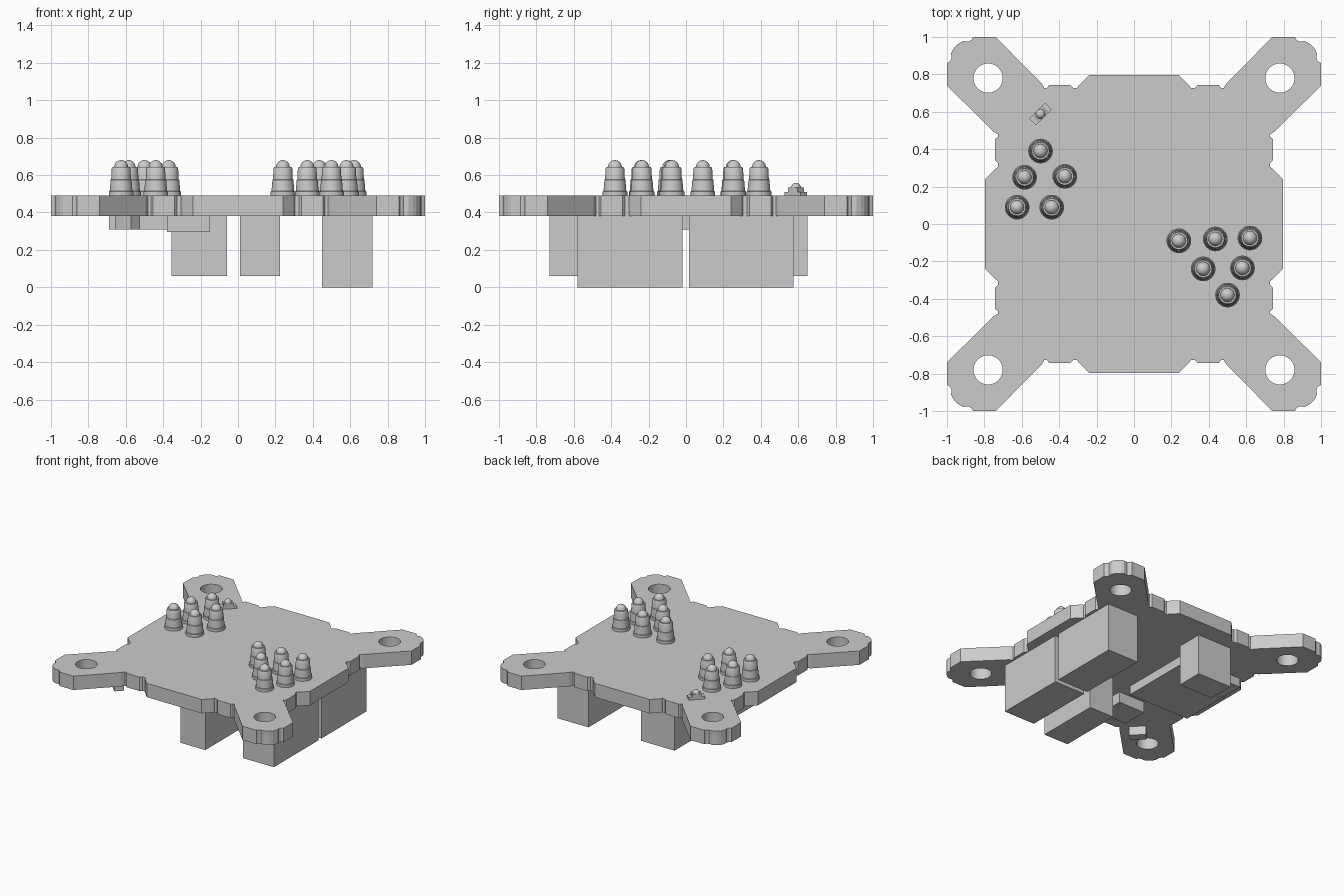
import bpy, bmesh, math
from mathutils import Matrix

cube = bpy.data.objects.get("Cube")
if cube:
    bpy.data.objects.remove(cube)

grey = bpy.data.materials.new("plain_grey")
grey.use_nodes = True
colour = (0.6, 0.6, 0.6, 1)
grey.diffuse_color = colour
grey.node_tree.nodes["Principled BSDF"].inputs["Base Color"].default_value = colour

BOTTOM, TOP = 0.38, 0.49


def add_object(name, data):
    obj = bpy.data.objects.new(name, data)
    bpy.context.collection.objects.link(obj)
    if not data.materials:
        data.materials.append(grey)
    return obj


def box(name, x, y, z, angle=0):
    """Box from ranges, turned about its own centre."""
    bm = bmesh.new()
    bmesh.ops.create_cube(bm, size=1)
    size = [r[1] - r[0] for r in (x, y, z)]
    centre = [(r[0] + r[1]) / 2 for r in (x, y, z)]
    bm.transform(Matrix.Translation(centre) @ Matrix.Rotation(math.radians(angle), 4, 'Z')
                 @ Matrix.Diagonal((*size, 1)))
    mesh = bpy.data.meshes.new(name)
    bm.to_mesh(mesh)
    bm.free()
    return add_object(name, mesh)


def lathe(name, profile, steps=32):
    """Smooth solid of revolution from (radius, height) points."""
    bm = bmesh.new()
    verts = [bm.verts.new((r, 0, z)) for r, z in profile]
    edges = [bm.edges.new(pair) for pair in zip(verts, verts[1:])]
    bmesh.ops.spin(bm, geom=verts + edges, axis=(0, 0, 1), cent=(0, 0, 0),
                   angle=math.tau, steps=steps)
    bmesh.ops.remove_doubles(bm, verts=bm.verts, dist=0.0005)
    bmesh.ops.recalc_face_normals(bm, faces=bm.faces)
    mesh = bpy.data.meshes.new(name)
    bm.to_mesh(mesh)
    bm.free()
    obj = add_object(name, mesh)
    bpy.ops.object.select_all(action='DESELECT')
    obj.select_set(True)
    bpy.context.view_layer.objects.active = obj
    bpy.ops.object.shade_smooth_by_angle(angle=math.radians(30))
    return obj


# Plate outline: one eighth, mirrored over the diagonal, then turned four times
eighth = [(0.24, 0.797), (0.295, 0.742), (0.305, 0.726), (0.325, 0.726), (0.34, 0.742),
          (0.455, 0.742), (0.465, 0.728), (0.48, 0.728), (0.495, 0.753), (0.74, 1),
          (0.86, 1), (0.868, 0.985), (0.885, 0.975), (0.912, 0.978), (0.935, 0.967),
          (0.953, 0.953)]
quarter = eighth + [(y, x) for x, y in reversed(eighth[:-1])]
outline = []
for turn in range(4):
    for x, y in quarter:
        for _ in range(turn):
            x, y = y, -x
        outline.append((x, y))

curve = bpy.data.curves.new("plate_outline", 'CURVE')
curve.dimensions = '2D'
curve.fill_mode = 'BOTH'
curve.extrude = (TOP - BOTTOM) / 2


def add_loop(points):
    spline = curve.splines.new('POLY')
    spline.points.add(len(points) - 1)
    for point, (x, y) in zip(spline.points, points):
        point.co = (x, y, 0, 1)
    spline.use_cyclic_u = True


add_loop(outline)
for sx in (-1, 1):
    for sy in (-1, 1):
        ring = [math.tau * i / 40 for i in range(40)]
        add_loop([(0.78 * sx + 0.078 * math.cos(a), 0.78 * sy + 0.078 * math.sin(a))
                  for a in ring])
helper = add_object("plate_outline", curve)
bpy.context.view_layer.update()
plate_mesh = bpy.data.meshes.new_from_object(
    helper.evaluated_get(bpy.context.evaluated_depsgraph_get()))
bpy.data.objects.remove(helper)
bm = bmesh.new()
bm.from_mesh(plate_mesh)
bmesh.ops.remove_doubles(bm, verts=bm.verts, dist=0.0001)
bmesh.ops.recalc_face_normals(bm, faces=bm.faces)
for face in bm.faces:
    face.smooth = False
bm.to_mesh(plate_mesh)
bm.free()
plate = add_object("plate", plate_mesh)
plate.location.z = (TOP + BOTTOM) / 2

# Stepped, domed lamps
dome = [(0.037 * math.cos(a), 0.643 + 0.037 * math.sin(a))
        for a in (math.pi / 2 * i / 8 for i in range(9))]
lamp_profile = [(0, TOP), (0.066, TOP), (0.066, 0.512), (0.061, 0.514), (0.056, 0.575),
                (0.053, 0.577), (0.050, 0.635), (0.046, 0.643)] + dome
lamp = lathe("lamp", lamp_profile)
spots = [(-0.5, 0.39), (-0.585, 0.25), (-0.37, 0.255), (-0.625, 0.09), (-0.44, 0.09),
         (0.24, -0.09), (0.435, -0.08), (0.62, -0.075), (0.37, -0.24), (0.58, -0.235),
         (0.5, -0.38)]
lamp.location = (*spots[0], 0)
for x, y in spots[1:]:
    add_object("lamp", lamp.data).location = (x, y, 0)

# Small indicator on the top
box("indicator_base", (-0.56, -0.44), (0.563, 0.613), (TOP, 0.51), 45)
box("indicator_body", (-0.535, -0.465), (0.563, 0.613), (0.5, 0.533), 45)
bead = lathe("indicator_bead", [(0.026 * math.cos(a), 0.533 + 0.026 * math.sin(a))
                                for a in (math.pi / 2 * i / 8 for i in range(9))], 24)
bead.location = (-0.5, 0.588, 0)

# Blocks hanging under the plate
for name, x, y, low in (
        ("large_block_front", (0.45, 0.72), (-0.58, -0.02), 0),
        ("large_block_back", (0.45, 0.72), (0.015, 0.575), 0),
        ("long_connector", (0.01, 0.225), (-0.73, -0.22), 0.06),
        ("rear_connector", (-0.355, -0.06), (0.44, 0.65), 0.06),
        ("wide_chip", (-0.69, -0.155), (-0.23, 0.36), 0.31),
        ("front_chip", (-0.38, -0.15), (-0.55, -0.34), 0.295)):
    box(name, x, y, (low, BOTTOM))
box("corner_chip", (-0.65, -0.53), (-0.695, -0.625), (0.31, BOTTOM), -45)
